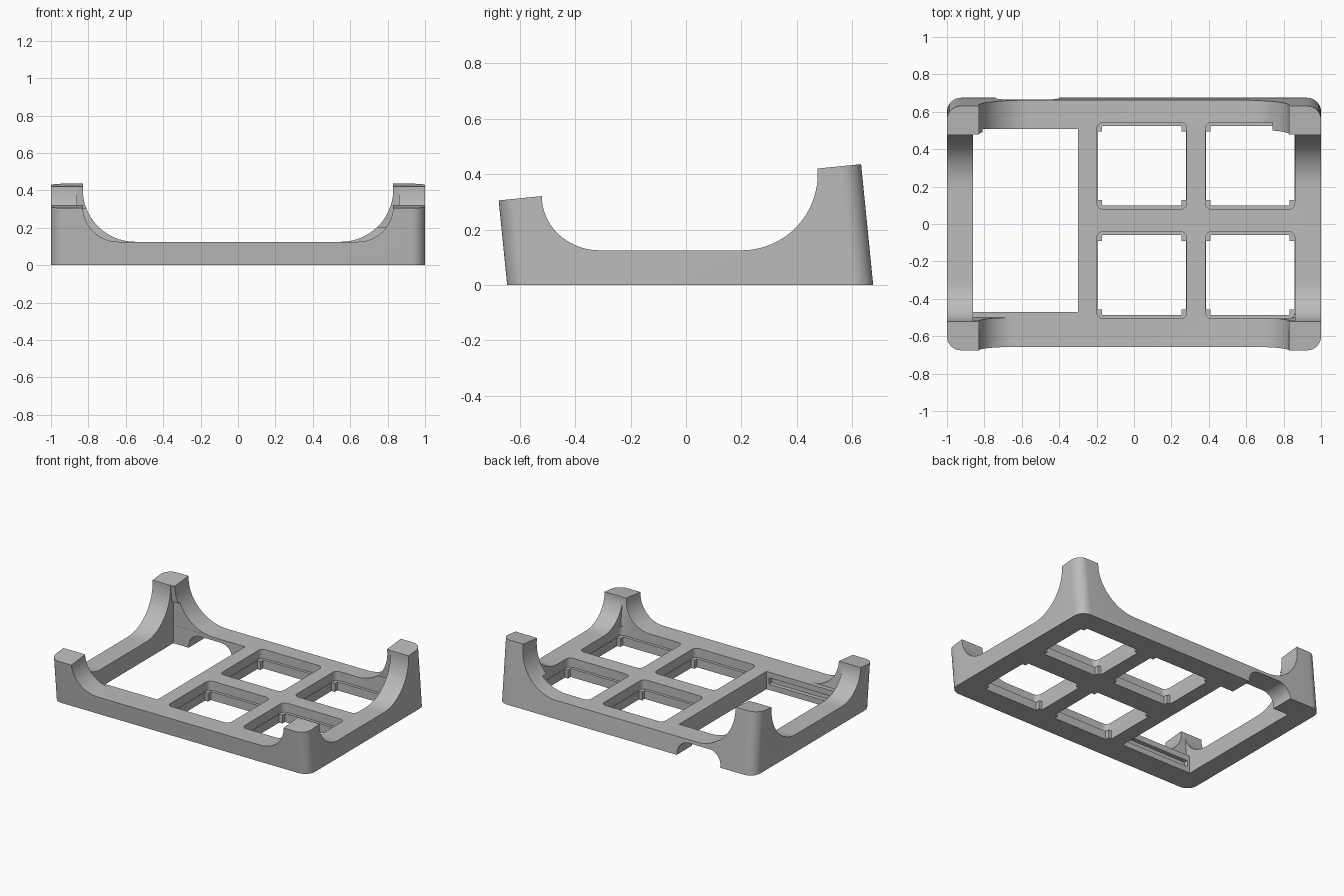
import bpy, bmesh
from math import sin, cos, pi, radians

if "Cube" in bpy.data.objects:
    bpy.data.objects.remove(bpy.data.objects["Cube"])

LEAN = 0.1    # walls lean towards the front by this much per unit of height
FLOOR = 0.125


def arc(cx, cz, rx, rz, start, end, steps=20):
    """Points along an elliptical arc, angles in degrees."""
    angles = [radians(start + (end - start) * i / steps) for i in range(steps + 1)]
    return [(cx + rx * cos(a), cz + rz * sin(a)) for a in angles]


def rounded_rect(x0, x1, y0, y1, r, steps=10):
    return (arc(x1 - r, y1 - r, r, r, 0, 90, steps) + arc(x0 + r, y1 - r, r, r, 90, 180, steps)
            + arc(x0 + r, y0 + r, r, r, 180, 270, steps) + arc(x1 - r, y0 + r, r, r, 270, 360, steps))


def rect(x0, x1, y0, y1):
    return [(x0, y0), (x1, y0), (x1, y1), (x0, y1)]


def prism(name, profile, start, end):
    """Solid between two copies of a profile; start and end map a 2D point to 3D."""
    bm = bmesh.new()
    a = [bm.verts.new(start(*p)) for p in profile]
    b = [bm.verts.new(end(*p)) for p in profile]
    bm.faces.new(a)
    bm.faces.new(b)
    for i in range(len(a)):
        j = (i + 1) % len(a)
        bm.faces.new((a[i], a[j], b[j], b[i]))
    bmesh.ops.recalc_face_normals(bm, faces=bm.faces)
    mesh = bpy.data.meshes.new(name)
    bm.to_mesh(mesh)
    bm.free()
    obj = bpy.data.objects.new(name, mesh)
    bpy.context.collection.objects.link(obj)
    return obj


def upright(name, profile, z0, z1, lean=0.0):
    return prism(name, profile, lambda x, y: (x, y - lean * z0, z0), lambda x, y: (x, y - lean * z1, z1))


def along_x(name, profile, x0, x1):
    return prism(name, profile, lambda y, z: (x0, y, z), lambda y, z: (x1, y, z))


def along_y(name, profile, y0, y1):
    return prism(name, profile, lambda x, z: (x, y0, z), lambda x, z: (x, y1, z))


# Leaning rounded block with a sloping top
def top_point(x, y):
    z = (0.3725 + LEAN * y) / (1 + LEAN * LEAN)
    return (x, y - LEAN * z, z)


frame = prism("tray_frame", rounded_rect(-1, 1, -0.645, 0.675, 0.075),
              lambda x, y: (x, y, 0), top_point)


def cut(cutter):
    cutter.hide_render = True
    mod = frame.modifiers.new("cut", 'BOOLEAN')
    mod.operation = 'DIFFERENCE'
    mod.solver = 'EXACT'
    mod.object = cutter
    bpy.context.view_layer.objects.active = frame
    bpy.ops.object.modifier_apply(modifier=mod.name)
    bpy.data.objects.remove(cutter)


# Central cavity above the floor
cut(upright("cavity_cutter", rect(-0.86, 0.86, -0.488, 0.52), FLOOR, 0.7, LEAN))

# Scooped side walls, leaving the corner posts
side = ([(-0.522, 0.7)] + arc(-0.31, 0.32, 0.21, 0.32 - FLOOR, 180, 270)
        + arc(0.2, 0.4, 0.275, 0.4 - FLOOR, 270, 360) + [(0.475, 0.7)])
cut(along_x("side_scoop_cutter", side, -1.2, 1.2))

# Scooped front and back walls
for name, r, y0, y1 in (("front", 0.19, -1, -0.2), ("back", 0.28, 0.2, 1)):
    c = 0.83 - r
    scoop = ([(-0.83, 0.7)] + arc(-c, FLOOR + r, r, r, 180, 270)
             + arc(c, FLOOR + r, r, r, 270, 360) + [(0.83, 0.7)])
    cut(along_y(name + "_scoop_cutter", scoop, y0, y1))

# Large opening with a groove in its front wall
cut(upright("opening_cutter", rect(-0.86, -0.3, -0.47, 0.507), -0.1, 0.3))
cut(upright("groove_cutter", rect(-0.84, -0.32, -0.5, -0.4), 0.04, 0.085))

# Four square sockets: rounded recess, ledge and corner tabs
TAB_X, TAB_Y, LEDGE = 0.025, 0.03, 0.02
for x0, x1 in ((-0.198, 0.282), (0.382, 0.86)):
    for y0, y1 in ((0.078, 0.544), (-0.506, -0.04)):
        cut(upright("recess_cutter", rounded_rect(x0, x1, y0, y1, 0.035, 6), 0.06, 0.2))
        a, b, c, d = x0 + 0.003, x1 - 0.003, y0 + LEDGE, y1 - LEDGE
        tx, ty = TAB_X, TAB_Y
        cross = [(a + tx, c), (b - tx, c), (b - tx, c + ty), (b, c + ty), (b, d - ty), (b - tx, d - ty),
                 (b - tx, d), (a + tx, d), (a + tx, d - ty), (a, d - ty), (a, c + ty), (a + tx, c + ty)]
        cut(upright("socket_cutter", cross, -0.1, 0.1))

# Cable passage under the back wall
passage = ([(-0.4, -0.1)] + arc(-0.49, 0.012, 0.09, 0.09, 0, 90)
           + arc(-0.65, 0.012, 0.09, 0.09, 90, 180) + [(-0.74, -0.1)])
cut(along_y("cable_cutter", passage, 0.45, 0.8))

# Colour and shading
grey = bpy.data.materials.new("light_grey")
grey.use_nodes = True
colour = (0.5, 0.5, 0.5, 1)
grey.diffuse_color = colour
grey.node_tree.nodes["Principled BSDF"].inputs["Base Color"].default_value = colour
frame.data.materials.clear()
frame.data.materials.append(grey)
for f in frame.data.polygons:
    f.material_index = 0
bpy.ops.object.select_all(action='DESELECT')
frame.select_set(True)
bpy.context.view_layer.objects.active = frame
bpy.ops.object.shade_smooth_by_angle(angle=radians(30))
